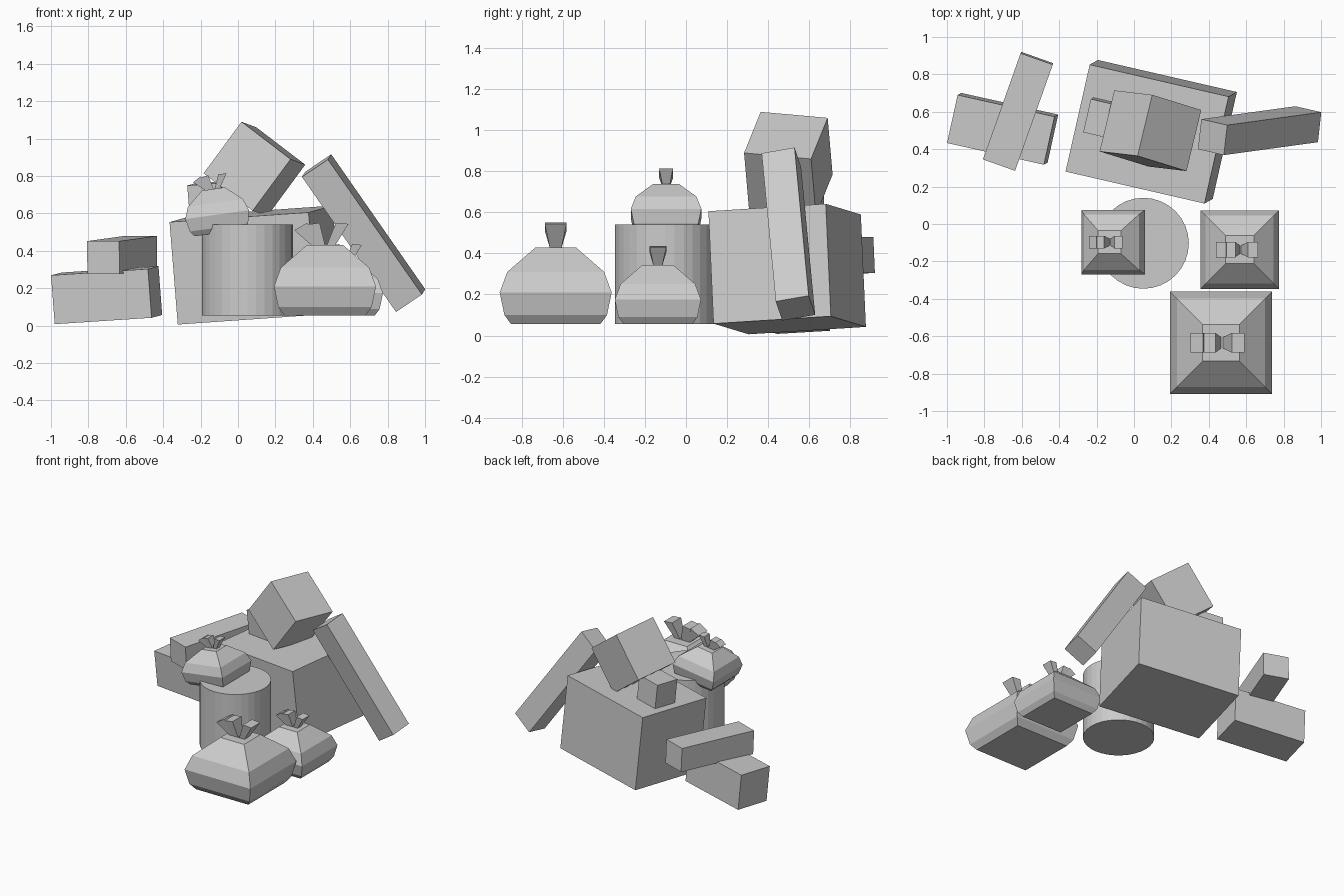
import bpy, bmesh, math
from mathutils import Vector, Matrix

if "Cube" in bpy.data.objects:
    bpy.data.objects.remove(bpy.data.objects["Cube"])


def finish(name, bm):
    bmesh.ops.recalc_face_normals(bm, faces=bm.faces[:])
    mesh = bpy.data.meshes.new(name)
    bm.to_mesh(mesh)
    bm.free()
    obj = bpy.data.objects.new(name, mesh)
    bpy.context.collection.objects.link(obj)
    return obj


def box(name, corner, u, v, depth):
    """Box from one corner, two edge vectors and the depth along u x v."""
    u, v = Vector(u), Vector(v)
    n = u.normalized()
    v_dir = (v - n * v.dot(n)).normalized()
    w = n.cross(v_dir) * depth
    v = v_dir * v.length
    centre = Vector(corner) + (u + v + w) / 2
    m = Matrix((u, v, w)).transposed().to_4x4()
    bm = bmesh.new()
    bmesh.ops.create_cube(bm, size=1, matrix=Matrix.Translation(centre) @ m)
    return finish(name, bm)


def loft(bm, rings):
    """Capped stack of rectangles: (centre x, z, half x, half y, z slant)."""
    loops = [[bm.verts.new((cx + sx * hx, sy * hy, z + sx * slant))
              for sx, sy in ((-1, -1), (1, -1), (1, 1), (-1, 1))]
             for cx, z, hx, hy, slant in rings]
    for lo, hi in zip(loops, loops[1:]):
        for i in range(4):
            j = (i + 1) % 4
            bm.faces.new((lo[i], lo[j], hi[j], hi[i]))
    bm.faces.new(loops[0])
    bm.faces.new(loops[-1])


def bag(name, loc, scale, tilt=0):
    bm = bmesh.new()
    # sagging square sack
    profile = ((0.217, 0), (0.25, 0.045), (0.273, 0.155), (0.236, 0.255), (0.098, 0.375))
    loft(bm, [(0, z, r, r, 0) for r, z in profile])
    # gathered ends of the sack mouth
    for x0, x1, dz in ((-0.045, -0.13, 0.02), (-0.02, -0.063, 0.005), (0.03, 0.092, -0.003)):
        loft(bm, [(x0, 0.37, 0.022, 0.028, 0), (x1, 0.495 - abs(dz), 0.034, 0.053, dz)])
    obj = finish(name, bm)
    obj.location, obj.scale = loc, (scale,) * 3
    obj.rotation_euler.y = math.radians(tilt)
    return obj


# Crates on the big pile
box("large_crate", (-0.322, 0.305, 0.006), (0.743, -0.171, 0.052), (0.128, 0.572, 0.036), 0.55)
box("small_crate", (-0.257, 0.498, 0.572), (0.18, -0.042, 0.013), (0.04, 0.178, 0.011), 0.178)
box("tipped_crate", (0.019, 0.364, 1.09), (0.262, -0.081, -0.2), (-0.193, 0.021, -0.283), 0.337)

# Plank leaning on the right
box("leaning_beam", (0.342, 0.40, 0.795), (0.503, 0.069, -0.722), (0.024, 0.161, 0.019), 0.17)

# Two stacked beams on the left
box("lower_beam", (-0.98, 0.444, 0.008), (0.518, -0.116, 0.034), (0.056, 0.257, 0.015), 0.262)
box("upper_beam", (-0.805, 0.353, 0.277), (0.172, -0.061, 0), (0.203, 0.567, 0.028), 0.175)

# Barrel
bpy.ops.mesh.primitive_cylinder_add(vertices=32, radius=0.243, depth=0.485,
                                    location=(0.05, -0.103, 0.2975))
bpy.context.object.name = "barrel"

# Tied bags
bag("large_bag", (0.465, -0.635, 0.055), 1)
bag("medium_bag", (0.565, -0.137, 0.055), 0.77)
bag("small_bag", (-0.098, -0.097, 0.497), 0.63, -8)
